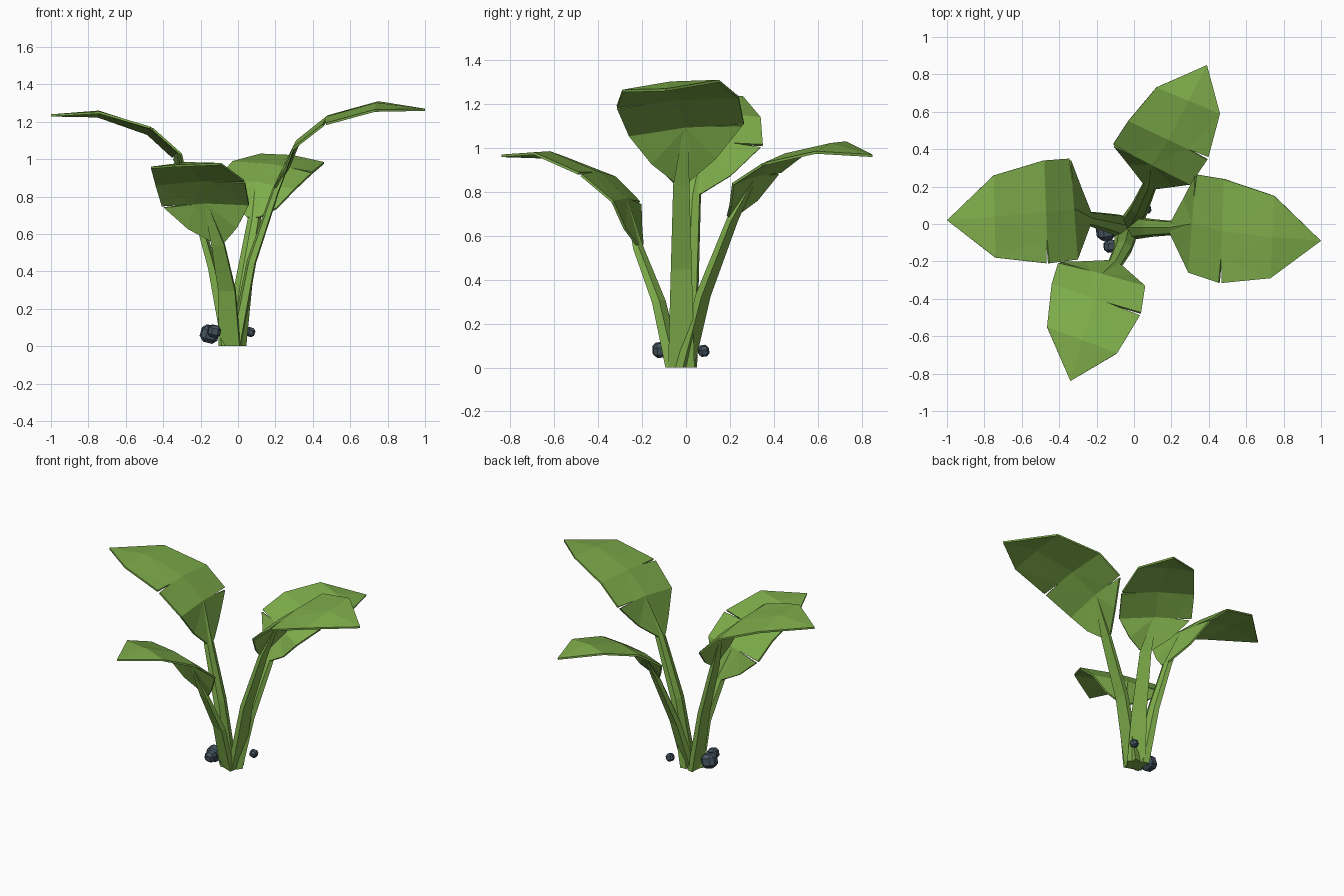
import bpy, bmesh, math, random
from mathutils import Vector as V, Matrix

if "Cube" in bpy.data.objects:
    bpy.data.objects.remove(bpy.data.objects["Cube"])

random.seed(4)


def material(name, color):
    m = bpy.data.materials.new(name)
    m.diffuse_color = color
    m.use_nodes = True
    m.node_tree.nodes["Principled BSDF"].inputs["Base Color"].default_value = m.diffuse_color
    return m


GREEN = material("leaf_green", (0.21, 0.42, 0.07, 1))
STONE = material("dark_stone", (0.06, 0.09, 0.12, 1))


def finish(bm, name, mat):
    me = bpy.data.meshes.new(name)
    bm.to_mesh(me)
    bm.free()
    me.materials.append(mat)
    ob = bpy.data.objects.new(name, me)
    bpy.context.collection.objects.link(ob)
    return ob


def blade(name, base, left, right, tip, out, notch_left, notch_right, depth):
    """Folded leaf: three rows of edge points, one torn notch per side."""
    side = V((-out.y, out.x, 0))
    mids = [base] + [(a + b) / 2 + V((0, 0, 0.015)) for a, b in zip(left, right)] + [tip]
    bm = bmesh.new()
    mv = [bm.verts.new(p) for p in mids]
    for sign, edge, notch in ((1, left, notch_left), (-1, right, notch_right)):
        root = base + side * sign * 0.035
        pts = [root] + edge + [tip]
        lower, upper, inner = {}, {}, {}
        for i in range(4):
            if i == notch:
                along = (pts[i + 1] - pts[i - 1]).normalized() * 0.009
                lower[i] = bm.verts.new(pts[i] - along)
                upper[i] = bm.verts.new(pts[i] + along)
                inner[i] = bm.verts.new(mids[i].lerp(pts[i], depth))
            else:
                lower[i] = upper[i] = bm.verts.new(pts[i])
        lower[4] = mv[4]
        shoulder = bm.verts.new(root.lerp(edge[0], 0.5) + V((0, 0, -0.025)))
        for i in range(4):
            loop = [mv[i], mv[i + 1]]
            if i + 1 in inner:
                loop.append(inner[i + 1])
            if i < 3:
                loop.append(lower[i + 1])
            if i == 0:
                loop.append(shoulder)
            loop.append(upper[i])
            if i in inner:
                loop.append(inner[i])
            bm.faces.new(loop if sign > 0 else loop[::-1])
    bmesh.ops.triangulate(bm, faces=bm.faces[:])
    ob = finish(bm, name, GREEN)
    mod = ob.modifiers.new("thickness", "SOLIDIFY")
    mod.thickness = 0.012
    return mids


def stem(name, path, widths, out):
    """Tapered stalk with a broad flat outer face and narrower inner face."""
    side = V((-out.y, out.x, 0))
    bm = bmesh.new()
    rings = []
    for i, (p, w) in enumerate(zip(path, widths)):
        t = (path[min(i + 1, len(path) - 1)] - path[max(i - 1, 0)]).normalized()
        n = side.cross(t).normalized()          # towards / away from the centre
        if n.dot(out) < 0:
            n = -n
        if i == 0:
            n = out
        rings.append([bm.verts.new(p + side * a * w + n * b * w) for a, b in
                      ((-1, 0.4), (1, 0.4), (0.85, -0.3), (0, -0.6), (-0.85, -0.3))])
    for a, b in zip(rings, rings[1:]):
        for k in range(5):
            j = (k + 1) % 5
            bm.faces.new((a[k], a[j], b[j], b[k]))
    bm.faces.new(rings[0][::-1])
    bm.faces.new(rings[-1])
    bmesh.ops.recalc_face_normals(bm, faces=bm.faces[:])
    finish(bm, name, GREEN)


def leaf(name, foot, bend, base, left, right, tip, notches, depth=0.5):
    foot, bend, base, tip = V(foot), V(bend), V(base), V(tip)
    left, right = [V(p) for p in left], [V(p) for p in right]
    out = V((tip.x - foot.x, tip.y - foot.y, 0)).normalized()
    mids = blade(name + "_blade", base, left, right, tip, out, *notches, depth)
    down = V((0, 0, -0.015))
    stem(name + "_stem", [foot, bend, base + out * 0.01 + down, mids[1] + down],
         [0.06, 0.048, 0.037, 0.012], out)


# Four leaves; left / right are as seen looking outward from the centre
leaf("right_leaf", (-0.01, -0.02, 0), (0.075, -0.02, 0.45), (0.195, -0.02, 0.85),
     [(0.33, 0.26, 1.11), (0.48, 0.24, 1.235), (0.75, 0.15, 1.31)],
     [(0.29, -0.26, 1.06), (0.46, -0.315, 1.19), (0.73, -0.29, 1.265)],
     (1.0, -0.09, 1.27), (1, 2))
leaf("left_leaf", (-0.06, -0.01, 0), (-0.14, 0.01, 0.42), (-0.23, 0.03, 0.79),
     [(-0.30, -0.19, 1.03), (-0.46, -0.21, 1.17), (-0.74, -0.18, 1.255)],
     [(-0.34, 0.345, 1.01), (-0.48, 0.34, 1.14), (-0.75, 0.26, 1.235)],
     (-1.0, 0.02, 1.24), (2, 1))
leaf("back_leaf", (-0.02, -0.01, 0), (0.025, 0.075, 0.33), (0.08, 0.2, 0.69),
     [(-0.11, 0.42, 0.89), (-0.03, 0.55, 0.99), (0.12, 0.73, 1.03)],
     [(0.30, 0.21, 0.84), (0.395, 0.35, 0.93), (0.46, 0.59, 0.985)],
     (0.39, 0.85, 0.97), (1, 2))
leaf("front_leaf", (-0.04, -0.05, 0), (-0.055, -0.12, 0.3), (-0.1, -0.205, 0.56),
     [(0.06, -0.33, 0.76), (0.035, -0.48, 0.885), (-0.09, -0.69, 0.98)],
     [(-0.40, -0.205, 0.75), (-0.44, -0.32, 0.87), (-0.465, -0.55, 0.96)],
     (-0.34, -0.84, 0.97), (2, 1), 0.25)

# Small chamfered stones around the foot
for name, pos, r in (("large_stone", (-0.152, -0.04, 0.065), 0.046),
                     ("medium_stone", (-0.127, -0.118, 0.08), 0.033),
                     ("small_stone", (0.065, 0.08, 0.076), 0.024)):
    bm = bmesh.new()
    bmesh.ops.create_cube(bm, size=2 * r)
    bmesh.ops.bevel(bm, geom=bm.edges[:], offset=r * 0.5, segments=1, affect='EDGES')
    turn = Matrix.Rotation(random.uniform(0.2, 0.7), 4, V((0.4, 1, 0.6)))
    bmesh.ops.transform(bm, matrix=Matrix.Translation(pos) @ turn, verts=bm.verts[:])
    finish(bm, name, STONE)
